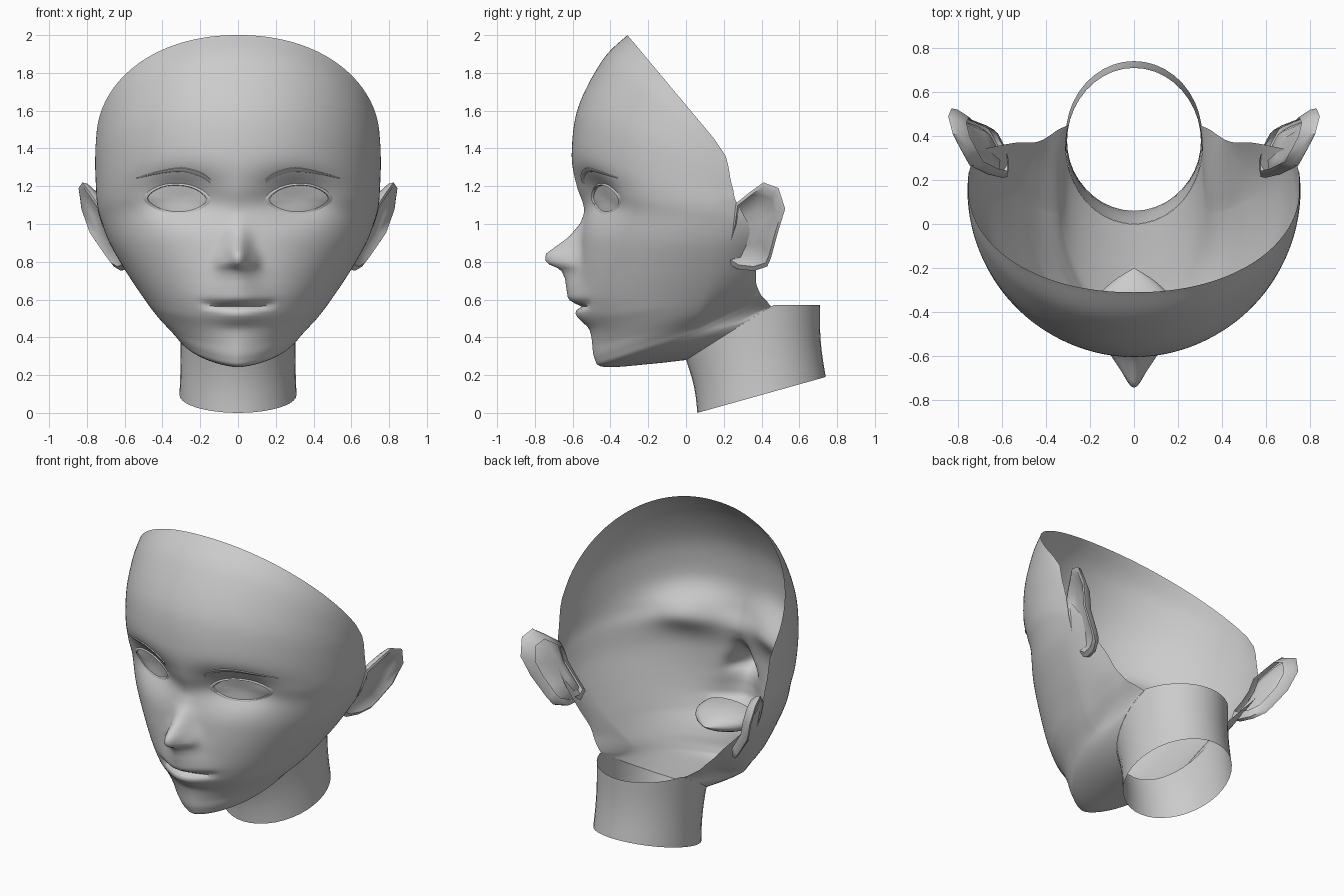
import bpy, bmesh
from math import sin, cos, pi, exp
from mathutils import Vector
from mathutils.bvhtree import BVHTree

if "Cube" in bpy.data.objects:
    bpy.data.objects.remove(bpy.data.objects["Cube"])


def finish(name, bm, mirror=True, angle=60):
    me = bpy.data.meshes.new(name)
    bmesh.ops.recalc_face_normals(bm, faces=bm.faces)
    bm.to_mesh(me)
    ob = bpy.data.objects.new(name, me)
    bpy.context.collection.objects.link(ob)
    if mirror:
        m = ob.modifiers.new("mirror", 'MIRROR')
        m.merge_threshold = 0.0005
    bpy.ops.object.select_all(action='DESELECT')
    bpy.context.view_layer.objects.active = ob
    ob.select_set(True)
    bpy.ops.object.shade_smooth_by_angle(angle=angle * pi / 180)
    return ob


def loft(rows, closed=False):
    bm = bmesh.new()
    vs = [[bm.verts.new(p) for p in r] for r in rows]
    n = len(rows[0])
    for a, b in zip(vs, vs[1:]):
        for j in range(n if closed else n - 1):
            k = (j + 1) % n
            bm.faces.new((a[j], a[k], b[k], b[j]))
    return bm, vs


def catmull(pts, steps):
    out = []
    for i in range(len(pts) - 1):
        p = [pts[max(0, min(len(pts) - 1, i + k))] for k in (-1, 0, 1, 2)]
        for s in range(steps + (i == len(pts) - 2)):
            t = s / steps
            out.append([0.5 * (2 * b + (c - a) * t + (2 * a - 5 * b + 4 * c - d) * t * t
                               + (3 * b - a - 3 * c + d) * t ** 3) for a, b, c, d in zip(*p)])
    return out


def lerp(tab, z):
    if z >= tab[0][0]:
        return tab[0][1]
    for (z0, v0), (z1, v1) in zip(tab, tab[1:]):
        if z >= z1:
            return v1 + (v0 - v1) * (z - z1) / (z0 - z1)
    return tab[-1][1]


def unit(v):
    return max(0, min(1, v))


# Head rows: centre (y, z), widest side (x, y, z), open back edge (x, y, z)
ROWS = [
    (-.31, 2.0, .75, .15, 1.45, .75, .21, 1.36),
    (-.44, 1.87, .755, .15, 1.38, .752, .225, 1.30),
    (-.57, 1.62, .756, .15, 1.30, .75, .235, 1.24),
    (-.605, 1.38, .752, .15, 1.2, .745, .25, 1.18),
    (-.585, 1.2, .745, .15, 1.1, .74, .265, 1.12),
    (-.545, 1.07, .725, .15, 1.02, .70, .33, 1.0),
    (-.56, .9, .68, .15, .9, .64, .35, .9),
    (-.57, .73, .60, .14, .76, .53, .37, .78),
    (-.56, .58, .52, .12, .64, .46, .37, .70),
    (-.505, .42, .435, .08, .53, .42, .38, .66),
    (-.485, .29, .355, .06, .46, .385, .40, .62),
    (-.43, .243, .33, .10, .445, .35, .425, .595),
    (-.2, .258, .315, .22, .46, .32, .44, .575),
    (0, .28, .31, .355, .505, .299, .45, .565),
]
# Forward push of nose and lips along the centre line, and its width
PUSH = [(1.06, 0), (1.0, .015), (.93, .065), (.87, .14), (.845, .18), (.79, .175), (.775, .125),
        (.755, .09), (.71, .07), (.64, .062), (.6, .06), (.575, .025), (.56, .015), (.545, .035),
        (.52, .045), (.49, .03), (.45, 0)]
WIDTH = [(1.0, .06), (.9, .06), (.8, .075), (.76, .09), (.72, .1), (.62, .14), (.45, .14)]


def bump(x, z, cx, cz, rx, rz):
    return exp(-((x - cx) / rx) ** 2 - ((z - cz) / rz) ** 2)


def features(x, z):
    lift = 0.015 * min(1, (x / .2) ** 2)      # mouth corners curve upward
    zz = z - lift if z < .66 else z
    d = sum(lerp(PUSH, zz + o) for o in (-.008, 0, .008)) / 3
    d *= exp(-(x / lerp(WIDTH, z)) ** 2)
    d += .018 * bump(x, z, .085, .80, .03, .035)                       # nostril wings
    d -= .098 * bump(x, z, .31, 1.15, .20, .115)                       # eye sockets
    if x < .21:
        d -= .025 * exp(-((zz - .562) / .013) ** 2) * (1 - (x / .21) ** 4)
    return d


# Head shell: open at top and back
grid = []
for yc, zc, xm, ym, zm, xe, ye, ze in catmull(ROWS, 9):
    row = []
    p = 1 - .06 * unit((zc - 1.5) / .4)                       # squarer forehead
    p += .3 * unit((.5 - zc) / .15) * unit(-yc / .4)          # narrower chin
    for j in range(61):
        t = j / 60 * pi / 2
        x, f = xm * sin(t) ** p, 1 - cos(t)
        y, z = yc + (ym - yc) * f, zc + (zm - zc) * f
        if y < 0:
            y -= features(x, z)
        row.append((x, y, z))
    for j in range(1, 7):
        s = j / 6
        row.append((xm + (xe - xm) * s * s, ym + (ye - ym) * s, zm + (ze - zm) * s))
    grid.append(row)
bm, _ = loft(grid)
tree = BVHTree.FromBMesh(bm)
finish("head", bm)


def skin(x, z, off=0.0):
    hit = tree.ray_cast(Vector((x, -2, z)), Vector((0, 1, 0)))[0]
    return (x, (hit.y if hit else -.4) - off, z)


# Eyes: almond lenses set in the sockets
def almond(a, r):
    c, s = cos(a), sin(a)
    h = .074 if s > 0 else .068
    return .322 + .158 * r * c, 1.132 + h * r * s * (1 - .25 * abs(c) ** 3) + .004 * c


N = 32
rings = [[skin(*almond(2 * pi * k / N, r), .001 + .022 * (1 - r * r)) for k in range(N)]
         for r in (1, .85, .7, .5, .3, .12)]
bm, vs = loft(rings, True)
bm.faces.new(vs[-1])
finish("eye", bm)

# Eyelids: fine rims around the eyes, heavier above
rings = [[skin(*almond(2 * pi * k / N, r), o * (1 + .6 * sin(2 * pi * k / N))) for k in range(N)]
         for r, o in ((1.13, .001), (1.06, .007), (1.0, .009), (.98, .002))]
bm, _ = loft(rings, True)
finish("eyelid", bm)

# Eyebrows: thin tapered strips
path = catmull([(.145, 1.225, .012), (.20, 1.262, .013), (.30, 1.287, .011),
                (.42, 1.272, .007), (.54, 1.242, .002)], 6)
rows = [[skin(x, z + h * r, o) for h, o in ((1, .001), (.7, .008), (-.7, .008), (-1, .001))]
        for x, z, r in path]
bm, _ = loft(rows)
finish("eyebrow", bm)

# Mouth cavity: pointed pocket behind the lips
rows = []
for i in range(13):
    s = i / 12
    w = max(.002, (1 - s ** 2.6))
    rows.append([(.2 * w * cos(2 * pi * k / 20), -.47 + .27 * s,
                  .56 + .08 * w * sin(2 * pi * k / 20)) for k in range(20)])
bm, _ = loft(rows, True)
finish("mouth_cavity", bm, False)


# Ears: leaning cupped flaps
def lean(y, z):
    return .70 + .35 * (y - .25) + (.25 if z > .95 else .6) * (z - .95)


OUT = [(.265, 1.11), (.34, 1.17), (.41, 1.22), (.49, 1.19), (.525, 1.08), (.485, .95),
       (.45, .82), (.43, .775), (.36, .752), (.27, .762), (.21, .80), (.225, .90), (.25, 1.0)]


def ear_loop(scale, dx, cy=.35, cz=.98):
    pts = [(cy + (y - cy) * scale, cz + (z - cz) * scale) for y, z in OUT]
    return [(lean(y, z) + dx, y, z) for y, z in pts]


bm, vs = loft([ear_loop(.78, -.06), ear_loop(.97, -.025), ear_loop(1, 0), ear_loop(.9, .006),
               ear_loop(.72, -.03), ear_loop(.4, -.045)], True)
bm.faces.new(vs[-1])
finish("ear", bm, True, 50)

# Neck: slanted open tube
rows = []
for i in range(7):
    s = i / 6
    ring = []
    for k in range(40):
        a = 2 * pi * k / 40
        yb, yt = .40 - .34 * cos(a), .355 - .355 * cos(a)
        zb = .28 * (yb - .06)
        zt = .28 + .633 * min(.46, yt)
        x = (.31 - .006 * sin(pi * s)) * sin(a)
        y = yb + (yt - yb) * s + .012 * sin(pi * s) * cos(a)
        ring.append((x, y, zb + (zt - zb) * s))
    rows.append(ring)
bm, _ = loft(rows, True)
finish("neck", bm, False)
